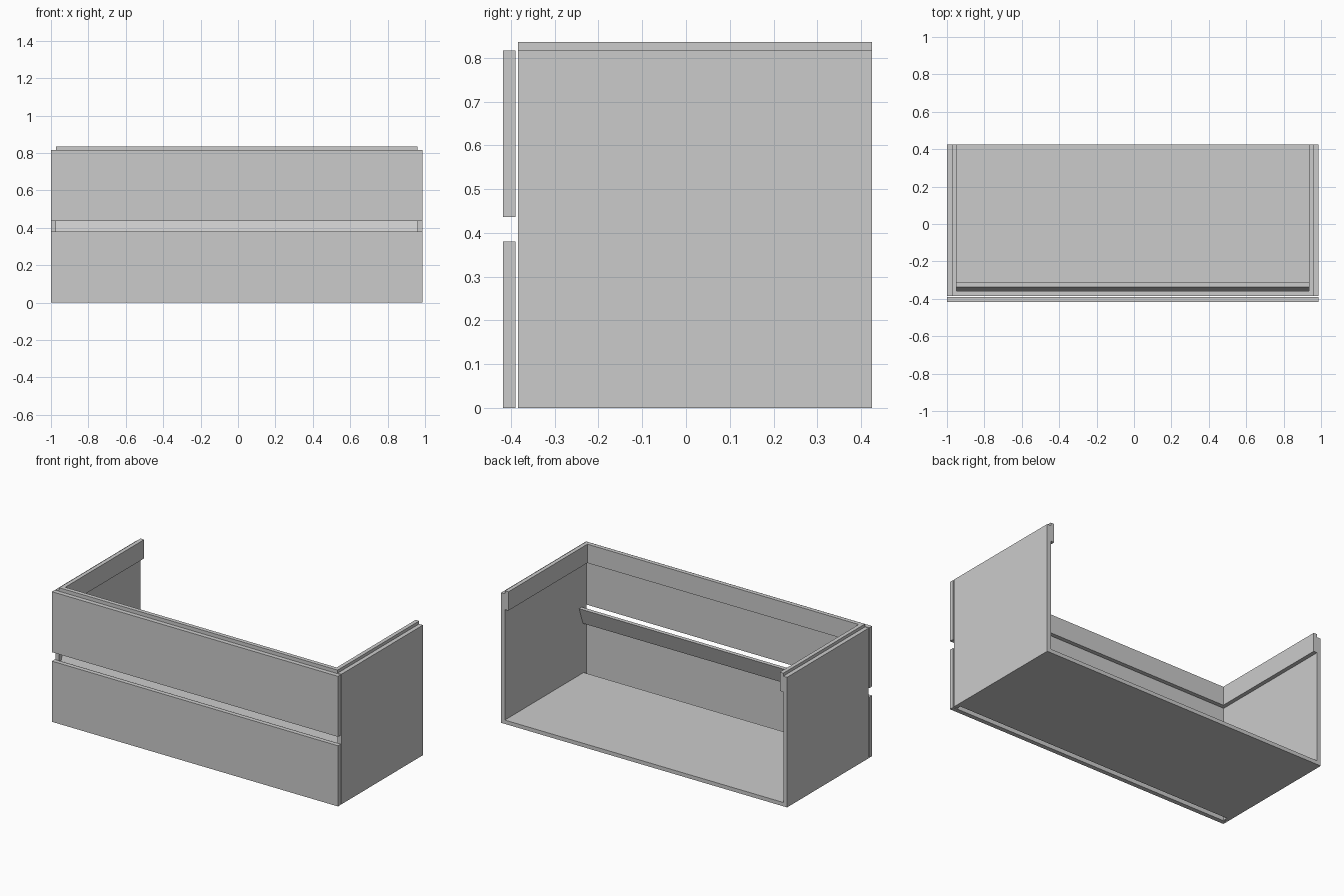
import bpy, bmesh
from mathutils import Vector

if "Cube" in bpy.data.objects:
    bpy.data.objects.remove(bpy.data.objects["Cube"])

LEFT, RIGHT = -1.0, 0.987      # outer faces of the cabinet
BACK, FRONT = 0.425, -0.384    # depth of the carcass
T = 0.026                      # board thickness


def prism(name, profile, place, lo, hi):
    """Extrude a 2D profile; place(a, b, t) maps it into 3D."""
    bm = bmesh.new()
    face = bm.faces.new([bm.verts.new(place(a, b, lo)) for a, b in profile])
    offset = Vector(place(0, 0, hi)) - Vector(place(0, 0, lo))
    top = bmesh.ops.extrude_face_region(bm, geom=[face], use_keep_orig=True)
    verts = [v for v in top["geom"] if isinstance(v, bmesh.types.BMVert)]
    bmesh.ops.translate(bm, verts=verts, vec=offset)
    bmesh.ops.recalc_face_normals(bm, faces=bm.faces)
    mesh = bpy.data.meshes.new(name)
    bm.to_mesh(mesh)
    bm.free()
    obj = bpy.data.objects.new(name, mesh)
    bpy.context.collection.objects.link(obj)
    return obj


def along_z(a, b, t):
    return (a, b, t)


def along_x(a, b, t):
    return (t, a, b)


def board(name, x, y, z):
    outline = [(x[0], y[0]), (x[1], y[0]), (x[1], y[1]), (x[0], y[1])]
    return prism(name, outline, along_z, z[0], z[1])


# Side boards
board("left_side", (LEFT, LEFT + T), (FRONT, BACK), (0, 0.817))
board("right_side", (RIGHT - T, RIGHT), (FRONT, BACK), (0, 0.817))

# Floor, stopping short of the drawer fronts
board("floor", (LEFT + T, RIGHT - T), (-0.357, BACK), (0, 0.024))

# Drawer fronts
board("lower_drawer_front", (LEFT, RIGHT), (-0.418, -0.390), (0, 0.381))
board("upper_drawer_front", (LEFT, RIGHT), (-0.418, -0.390), (0.437, 0.817))

# U-shaped rim strip inside the top edge, open at the back
xl, xr = LEFT + T, RIGHT - T
w = 0.025
prism("top_rim", [(xl, BACK), (xl, FRONT), (xr, FRONT), (xr, BACK),
                  (xr - w, BACK), (xr - w, FRONT + T),
                  (xl + w, FRONT + T), (xl + w, BACK)], along_z, 0.718, 0.836)

# Slanted finger-grip rail behind the gap between the drawers
prism("grip_rail", [(-0.312, 0.442), (-0.338, 0.442),
                    (-0.376, 0.335), (-0.350, 0.335)], along_x, xl, xr)
